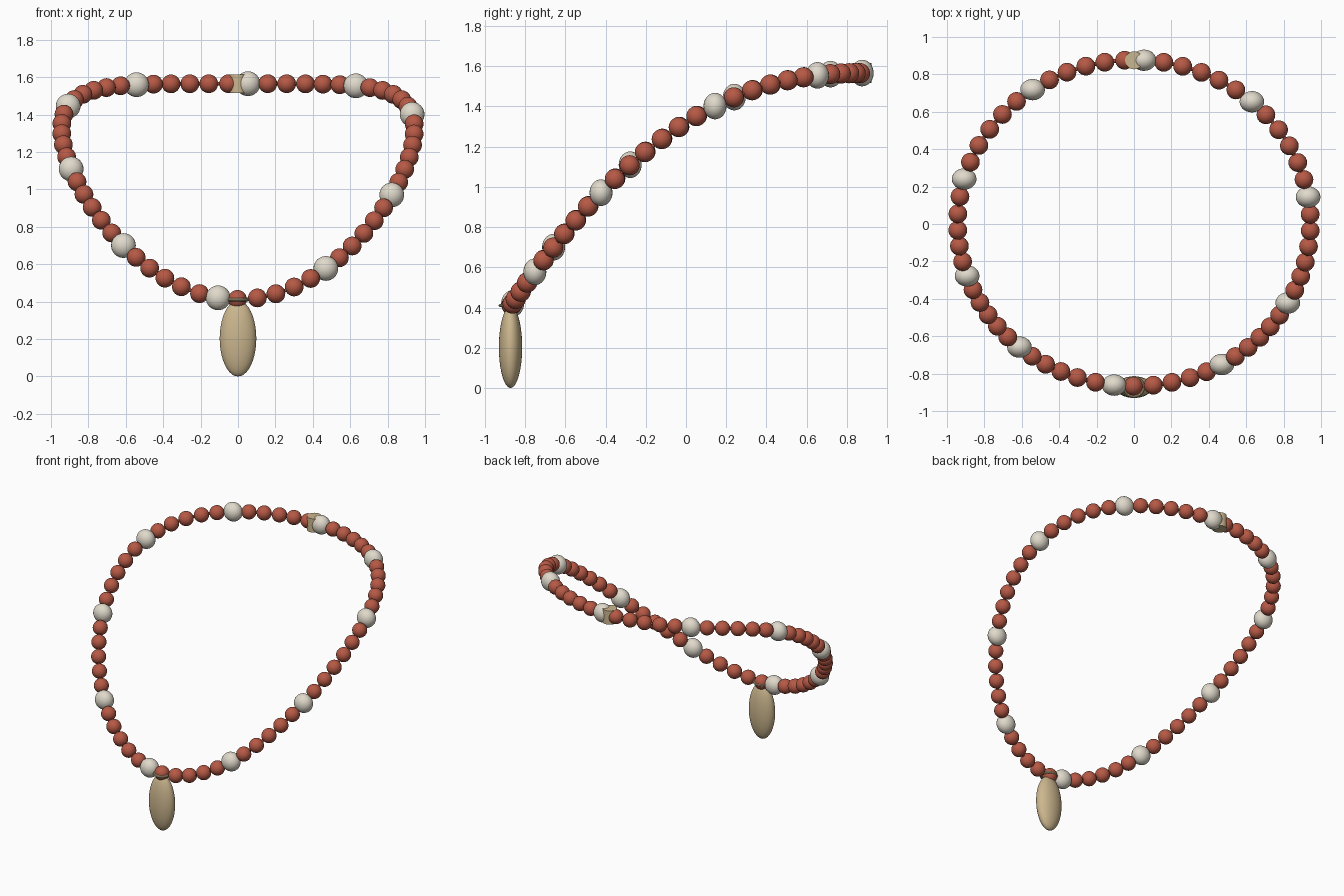
import bpy, math
from mathutils import Vector

if "Cube" in bpy.data.objects:
    bpy.data.objects.remove(bpy.data.objects["Cube"])


def material(name, rgb):
    m = bpy.data.materials.new(name)
    m.diffuse_color = (*rgb, 1)
    m.use_nodes = True
    m.node_tree.nodes["Principled BSDF"].inputs["Base Color"].default_value = m.diffuse_color
    return m


RED = material("red_clay", (0.47, 0.10, 0.06))
CREAM = material("cream_shell", (0.75, 0.70, 0.60))
TAN = material("tan_horn", (0.60, 0.47, 0.27))


def finish(name, mat):
    ob = bpy.context.object
    ob.name = name
    ob.data.materials.append(mat)
    bpy.ops.object.shade_smooth_by_angle()
    return ob


def ball(name, loc, scale, mat, seg=24, rings=16):
    bpy.ops.mesh.primitive_uv_sphere_add(segments=seg, ring_count=rings, radius=1, location=loc)
    bpy.context.object.scale = scale
    bpy.ops.object.transform_apply(location=False, rotation=False, scale=True)
    return finish(name, mat)


# Necklace path: an oval in plan that drops toward the front; starts at the back, runs to +x
def path(t):
    a = 2 * math.pi * t
    x, y = 0.943 * math.sin(a), 0.005 + 0.872 * math.cos(a)
    u = max(0.0, (0.877 - y) / 1.744)
    return Vector((x, y, 1.565 - 1.153 * u ** 2.25))


STEPS = 2000
points = [path(i / STEPS) for i in range(STEPS + 1)]
lengths = [0.0]
for p, q in zip(points, points[1:]):
    lengths.append(lengths[-1] + (q - p).length)


def at_fraction(f):
    target = f * lengths[-1]
    k = next(i for i, d in enumerate(lengths) if d >= target)
    return points[k]


# Beads evenly strung; larger shell beads every sixth, with one extra step on the right
COUNT = 61
large = {0, 6, 12, 19, 25, 31, 37, 43, 49, 55}
for i in range(COUNT):
    p = at_fraction((i + 0.5) / COUNT)
    if i in large:
        ball(f"large_bead_{i}", p, (0.066, 0.057, 0.066), CREAM)
    else:
        ball(f"small_bead_{i}", p, (0.05, 0.05, 0.05), RED)

# Thin cord through the beads
curve = bpy.data.curves.new("cord", "CURVE")
curve.dimensions = "3D"
curve.bevel_depth = 0.01
curve.bevel_resolution = 1
spline = curve.splines.new("POLY")
spline.points.add(119)
for i, pt in enumerate(spline.points):
    pt.co = (*path(i / 120), 1)
spline.use_cyclic_u = True
cord = bpy.data.objects.new("cord", curve)
bpy.context.collection.objects.link(cord)
curve.materials.append(RED)

# Clasp at the back
bpy.ops.mesh.primitive_cylinder_add(vertices=24, radius=0.048, depth=0.1, location=(0, 0.875, 1.565))
finish("clasp", TAN)

# Pendant and its ring at the front
ball("pendant", (0, -0.872, 0.203), (0.098, 0.058, 0.203), TAN, 32, 20)
bpy.ops.mesh.primitive_torus_add(major_radius=0.05, minor_radius=0.009, major_segments=32,
                                 minor_segments=10, location=(0, -0.872, 0.41))
finish("pendant_ring", TAN)
